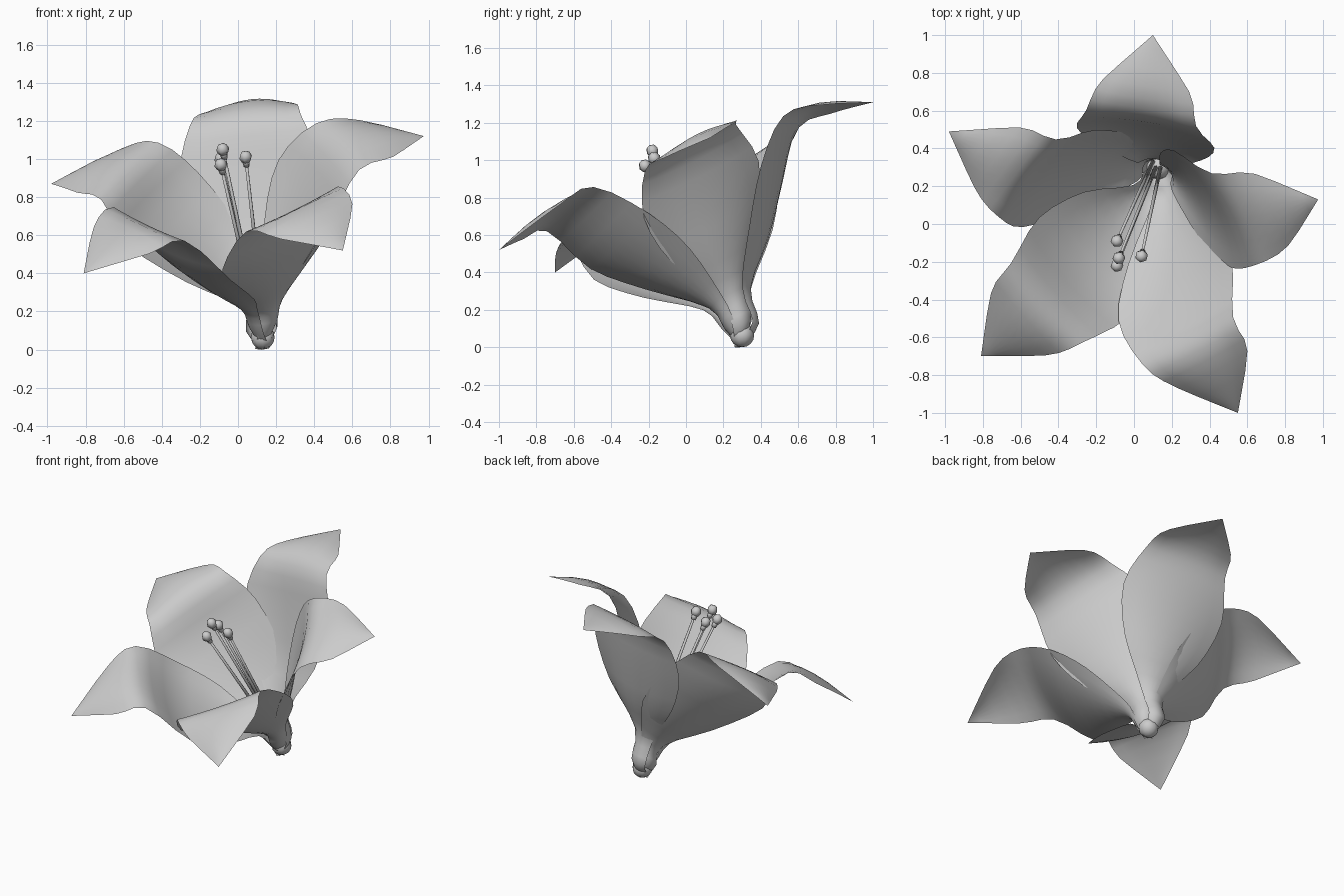
import bpy, bmesh
from mathutils import Vector as V

if "Cube" in bpy.data.objects:
    bpy.data.objects.remove(bpy.data.objects["Cube"])

AXIS = V((-0.16, -0.50, 0.85)).normalized()   # tilt of the blossom
BASE = (0.13, 0.30, 0.005)
STEPS, COLS = 3, 8

# Shared petal cross-section: half width and cup depth along the midrib
HALF_WIDTH = [0.035, 0.06, 0.085, 0.275, 0.37, 0.295, 0.23, 0.0]
CUP = [0.02, 0.025, 0.035, 0.065, 0.055, 0.01, -0.035, 0.0]

# Midrib of each petal from tube to tip
MIDRIBS = {
    "back_petal": [(.12, .39, .13), (.11, .345, .32), (.10, .44, .60), (.07, .51, .93),
                   (.04, .57, 1.20), (.06, .73, 1.305), (.10, 1.0, 1.31)],
    "right_petal": [(.20, .31, .13), (.20, .26, .30), (.30, .18, .56), (.40, .11, .83),
                    (.53, .03, 1.06), (.73, .06, 1.14), (.975, .13, 1.12)],
    "front_right_petal": [(.17, .215, .11), (.19, .14, .22), (.23, -.12, .37), (.25, -.38, .53),
                          (.29, -.62, .73), (.41, -.79, .70), (.55, -1.0, .52)],
    "front_left_petal": [(.075, .225, .10), (.03, .14, .20), (-.12, -.03, .29), (-.30, -.24, .43),
                         (-.47, -.42, .65), (-.62, -.55, .60), (-.81, -.70, .40)],
    "left_petal": [(.055, .33, .12), (.04, .31, .25), (-.16, .32, .46), (-.43, .28, .72),
                   (-.57, .25, .93), (-.74, .34, .97), (-.98, .49, .87)],
}


def spline(pts):
    """Smooth curve through the points, STEPS samples per span."""
    p = [pts[0]] + pts + [pts[-1]]
    out = []
    for i in range(1, len(p) - 2):
        for k in range(STEPS):
            t = k / STEPS
            a, b, c, d = p[i - 1:i + 3]
            out.append(b + (c - a) * (.5 * t) + (a * 2 - b * 5 + c * 4 - d) * (.5 * t * t)
                       + (b * 3 - a - c * 3 + d) * (.5 * t ** 3))
    return out + [pts[-1]]


def finish(name, bm):
    me = bpy.data.meshes.new(name)
    bm.to_mesh(me)
    bm.free()
    for f in me.polygons:
        f.use_smooth = True
    ob = bpy.data.objects.new(name, me)
    bpy.context.collection.objects.link(ob)
    return ob


def petal(name, midrib):
    path = spline([V(BASE)] + [V(p) for p in midrib])
    widths, cups = spline(HALF_WIDTH), spline(CUP)
    side = AXIS.cross(path[-1] - path[0]).normalized()
    bm = bmesh.new()
    rows = []
    for i, p in enumerate(path):
        tan = path[min(i + 1, len(path) - 1)] - path[max(i - 1, 0)]
        inward = tan.cross(side).normalized()
        row = []
        for j in range(COLS + 1):
            s = 2 * j / COLS - 1
            row.append(bm.verts.new(p + side * (s * widths[i]) + inward * (s * s * cups[i])))
        rows.append(row)
    for r, q in zip(rows, rows[1:]):
        for j in range(COLS):
            bm.faces.new((r[j], r[j + 1], q[j + 1], q[j]))
    bmesh.ops.remove_doubles(bm, verts=bm.verts, dist=0.0005)
    finish(name, bm)


def rod(bm, a, b, r1, r2, sides=6):
    d = b - a
    m = d.to_track_quat('Z', 'Y').to_matrix().to_4x4()
    m.translation = (a + b) / 2
    bmesh.ops.create_cone(bm, cap_ends=True, segments=sides, radius1=r1, radius2=r2,
                          depth=d.length, matrix=m)


def ball(bm, centre, direction, radius, sides, rings):
    m = direction.to_track_quat('Z', 'Y').to_matrix().to_4x4()
    m.translation = centre
    bmesh.ops.create_uvsphere(bm, u_segments=sides, v_segments=rings, radius=radius, matrix=m)


# Petals
for petal_name, rib in MIDRIBS.items():
    petal(petal_name, rib)

# Rounded receptacle closing the bottom of the tube
receptacle = bmesh.new()
ball(receptacle, V((.13, .30, .065)), V((0, 0, 1)), 0.065, 10, 8)
finish("receptacle", receptacle)

# Stamens: thin filament, small collar, rounded anther
STAMENS = [((.10, .33, .12), (-.09, -.09, 1.00)), ((.12, .31, .10), (-.08, -.18, 1.05)),
           ((.11, .29, .11), (-.09, -.22, .97)), ((.14, .30, .12), (.04, -.17, 1.01))]
for n, (foot, head) in enumerate(STAMENS, 1):
    a, b = V(foot), V(head)
    u = (b - a).normalized()
    bm = bmesh.new()
    rod(bm, a, b, 0.012, 0.008)
    rod(bm, b - u * 0.055, b - u * 0.015, 0.016, 0.022)
    ball(bm, b, u, 0.035, 6, 4)
    finish(f"stamen_{n}", bm)
